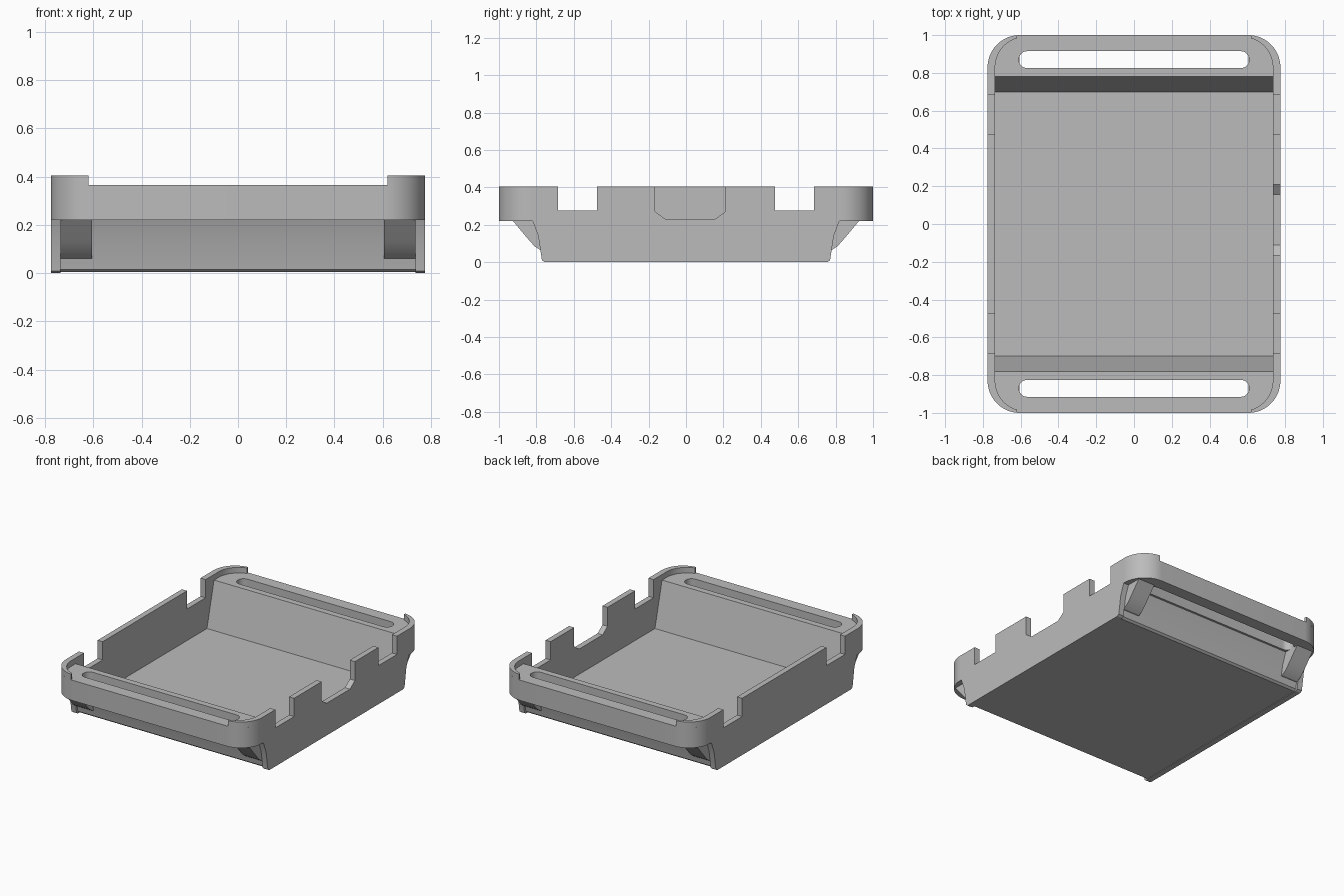
import bpy, bmesh, math

cube = bpy.data.objects.get("Cube")
if cube:
    bpy.data.objects.remove(cube, do_unlink=True)

grey = bpy.data.materials.new("plain grey")
grey.use_nodes = True
color = (0.5, 0.5, 0.5, 1)
grey.diffuse_color = color
grey.node_tree.nodes["Principled BSDF"].inputs["Base Color"].default_value = color


def finish(name, bm):
    """Turn a bmesh into a shaded object."""
    bmesh.ops.recalc_face_normals(bm, faces=bm.faces)
    mesh = bpy.data.meshes.new(name)
    bm.to_mesh(mesh)
    bm.free()
    mesh.materials.append(grey)
    obj = bpy.data.objects.new(name, mesh)
    bpy.context.collection.objects.link(obj)
    bpy.ops.object.select_all(action="DESELECT")
    obj.select_set(True)
    bpy.context.view_layer.objects.active = obj
    bpy.ops.object.shade_smooth_by_angle(angle=math.radians(25))
    return obj


def prism(name, points, lo, hi, axis):
    """Extrude a yz profile along x, or an xy profile along z."""
    bm = bmesh.new()
    place = (lambda a, b: (lo, a, b)) if axis == "x" else (lambda a, b: (a, b, lo))
    face = bm.faces.new([bm.verts.new(place(a, b)) for a, b in points])
    ext = bmesh.ops.extrude_face_region(bm, geom=[face])["geom"]
    verts = [v for v in ext if isinstance(v, bmesh.types.BMVert)]
    step = (hi - lo, 0, 0) if axis == "x" else (0, 0, hi - lo)
    bmesh.ops.translate(bm, verts=verts, vec=step)
    return finish(name, bm)


def arc(cx, cy, r, start, end, n=16):
    angles = [math.radians(start + (end - start) * i / n) for i in range(n + 1)]
    return [(cx + r * math.cos(a), cy + r * math.sin(a)) for a in angles]


def mirrored(half):
    """Close a half profile by reflecting its first coordinate."""
    return half + [(-a, b) for a, b in reversed(half)]


WALL, SIDE = 0.735, 0.775
SHELF, UNDER, TOP, FLOOR = 0.365, 0.22, 0.405, 0.05
JOIN = 0.83

# Floor with sloping end walls
tub = [(0.74, 0.004), (0.755, 0.016), (0.78, 0.14), (0.81, UNDER),
       (0.78, UNDER), (0.78, SHELF), (0.70, FLOOR)]
prism("floor_and_end_walls", mirrored(tub), -WALL, WALL, "x")

# Side walls with notches; the left one has an extra chamfered opening
half_wall = [(0.755, 0), (0.77, 0.01), (0.79, 0.14), (0.82, UNDER), (JOIN, UNDER),
             (JOIN, TOP), (0.685, TOP), (0.685, 0.275), (0.475, 0.275), (0.475, TOP)]
opening = [(0.21, TOP), (0.21, 0.27), (0.155, 0.23), (-0.11, 0.23),
           (-0.165, 0.27), (-0.165, TOP)]
back_half = [(-y, z) for y, z in reversed(half_wall)]
prism("right_wall", half_wall + back_half, -SIDE, -WALL, "x")
prism("left_wall", half_wall + opening + back_half, WALL, SIDE, "x")


def end_shelf(name, s):
    """Rounded shelf with a long strap slot, filled from two outlines."""
    outer = mirrored([(WALL, 0.78), (WALL, JOIN)] + arc(0.605, JOIN, 0.17, 0, 90))
    slot = mirrored(arc(0.565, 0.87, 0.045, -90, 90))
    curve = bpy.data.curves.new(name, "CURVE")
    curve.dimensions = "2D"
    curve.fill_mode = "BOTH"
    curve.extrude = (SHELF - UNDER) / 2
    for outline in (outer, slot):
        spline = curve.splines.new("POLY")
        spline.points.add(len(outline) - 1)
        for point, (x, y) in zip(spline.points, outline):
            point.co = (x, y * s, 0, 1)
        spline.use_cyclic_u = True
    helper = bpy.data.objects.new(name + "_outline", curve)
    bpy.context.collection.objects.link(helper)
    bpy.context.view_layer.update()
    mesh = bpy.data.meshes.new_from_object(
        helper.evaluated_get(bpy.context.evaluated_depsgraph_get()))
    bm = bmesh.new()
    bm.from_mesh(mesh)
    bpy.data.objects.remove(helper, do_unlink=True)
    bpy.data.meshes.remove(mesh)
    bmesh.ops.remove_doubles(bm, verts=bm.verts, dist=0.0002)
    bmesh.ops.translate(bm, verts=bm.verts, vec=(0, 0, (SHELF + UNDER) / 2))
    finish(name, bm)


# Raised corner lip tapering towards the end, and curved gusset below the shelf
rim = arc(0.605, JOIN, 0.17, 0, 85) + arc(0.575, JOIN, 0.16, 74, 0)
gusset = [(0.74, 0.06), (0.775, 0.062), (0.81, 0.085), (0.85, 0.13),
          (0.89, 0.178), (0.925, UNDER), (0.76, UNDER)]

for end, s in (("front", -1), ("back", 1)):
    end_shelf(end + "_shelf", s)
    for side, t in (("right", -1), ("left", 1)):
        prism(f"{end}_{side}_corner_lip", [(x * t, y * s) for x, y in rim],
              SHELF, TOP, "z")
        prism(f"{end}_{side}_gusset", [(y * s, z) for y, z in gusset],
              0.605 * t, WALL * t, "x")
